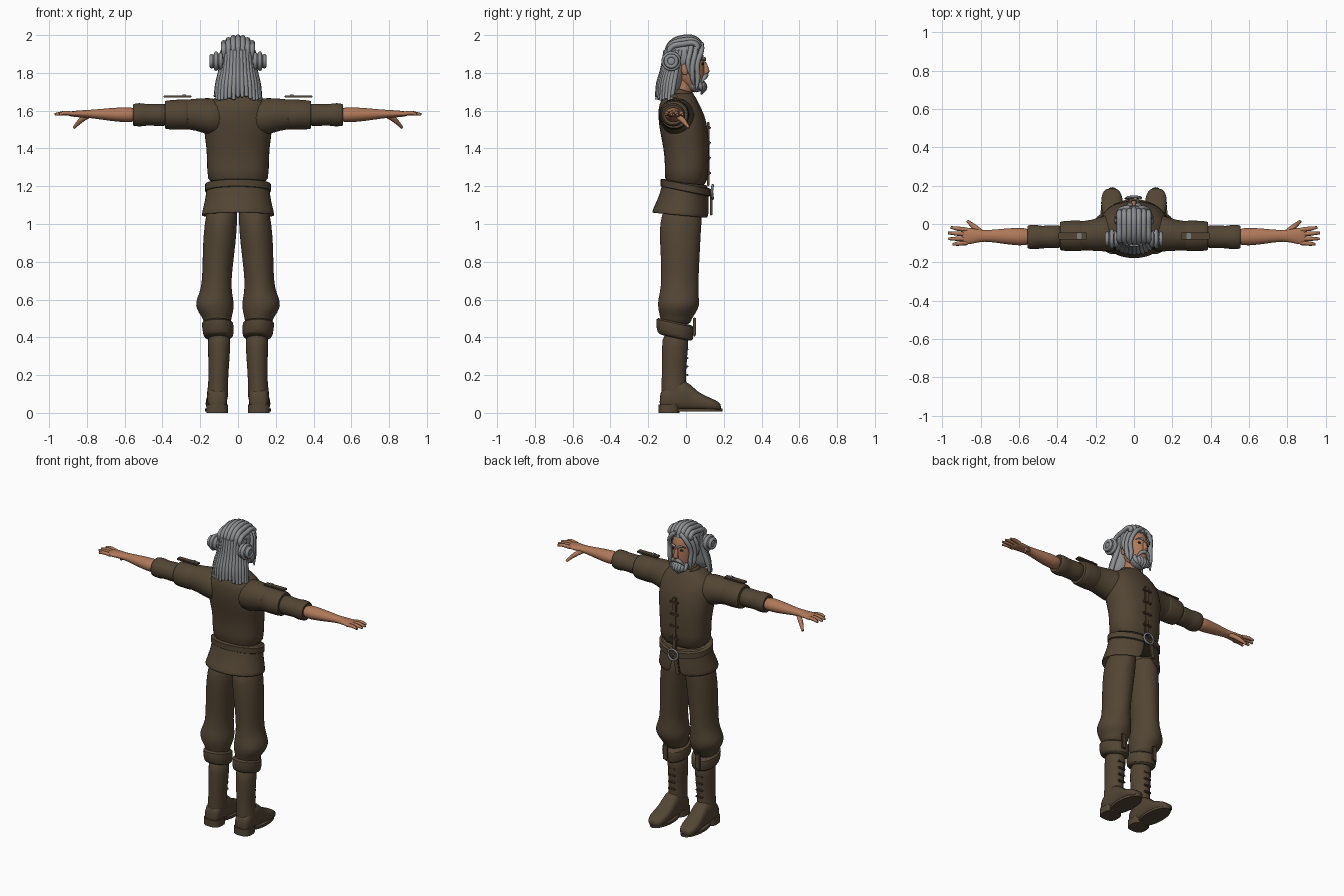
import bpy, bmesh, math, random
from mathutils import Vector, Matrix

random.seed(4)
default = bpy.data.objects.get("Cube")
if default:
    bpy.data.objects.remove(default, do_unlink=True)


def material(name, *rgb):
    mat = bpy.data.materials.new(name)
    mat.use_nodes = True
    mat.diffuse_color = (*rgb, 1)
    mat.node_tree.nodes["Principled BSDF"].inputs["Base Color"].default_value = (*rgb, 1)
    return mat


CLOTH = material("brown cloth", .085, .06, .034)
SKIN = material("tan skin", .43, .19, .1)
HAIR = material("grey hair", .26, .27, .28)
METAL = material("dull metal", .2, .21, .22)
DARK = material("dark eyes", .02, .015, .01)


def finish(obj, mat, mirror=False, subdivide=0, thickness=0):
    """Give an object its colour, modifiers and smooth shading."""
    obj.data.materials.clear()
    obj.data.materials.append(mat)
    if thickness:
        obj.modifiers.new("Thickness", "SOLIDIFY").thickness = thickness
    if subdivide:
        obj.modifiers.new("Smooth", "SUBSURF").levels = subdivide
        obj.modifiers["Smooth"].render_levels = subdivide
    if mirror:
        obj.modifiers.new("Mirror", "MIRROR")
    bpy.ops.object.select_all(action="DESELECT")
    obj.select_set(True)
    bpy.context.view_layer.objects.active = obj
    bpy.ops.object.shade_smooth_by_angle(angle=math.radians(50))
    return obj


def from_bmesh(name, bm, mat, **options):
    bmesh.ops.recalc_face_normals(bm, faces=bm.faces[:])
    mesh = bpy.data.meshes.new(name)
    bm.to_mesh(mesh)
    bm.free()
    obj = bpy.data.objects.new(name, mesh)
    bpy.context.collection.objects.link(obj)
    return finish(obj, mat, **options)


def loft(name, rings, mat, axis="z", sides=20, slope=0, gap=0, square=1, folds=0, caps=True, **options):
    """Skin elliptical rings (position, centre a, centre b, radius a, radius b)."""
    bm = bmesh.new()
    rows = []
    for i, (pos, ca, cb, ra, rb) in enumerate(rings):
        opening = gap * i / max(1, len(rings) - 1)
        row = []
        for k in range(sides + bool(gap)):
            turn = k / sides
            ang = math.pi / 2 + opening + turn * (math.tau - 2 * opening)
            c, s = math.cos(ang), math.sin(ang)
            swell = 1 + folds * math.sin(5 * ang + i * 2)
            a = ca + ra * swell * math.copysign(abs(c) ** square, c)
            b = cb + rb * swell * math.copysign(abs(s) ** square, s)
            h = pos + slope * s * rb
            row.append(bm.verts.new({"z": (a, b, h), "x": (h, a, b), "y": (a, h, b)}[axis]))
        rows.append(row)
    for low, high in zip(rows, rows[1:]):
        for k in range(sides):
            n = (k + 1) % len(low)
            bm.faces.new((low[k], low[n], high[n], high[k]))
    if caps and not gap:
        bm.faces.new(rows[0])
        bm.faces.new(rows[-1])
    return from_bmesh(name, bm, mat, **options)


def blob(name, centre, radii, mat, ridges=0, keep=None, **options):
    """Ellipsoid, with optional hair ridges and a rule for kept vertices."""
    bm = bmesh.new()
    bmesh.ops.create_uvsphere(bm, u_segments=40 if ridges else 20, v_segments=20, radius=1)
    for v in bm.verts:
        grow = 1 + ridges * math.sin(v.co.x * 22) * math.cos(v.co.y * 3)
        v.co = Vector(r * c * grow for r, c in zip(radii, v.co)) + Vector(centre)
    if keep:
        bmesh.ops.delete(bm, geom=[v for v in bm.verts if not keep(v.co)], context="VERTS")
    return from_bmesh(name, bm, mat, **options)


def box(name, centre, size, mat, turn=None, **options):
    bm = bmesh.new()
    bmesh.ops.create_cube(bm, size=1, matrix=Matrix.Diagonal((*size, 1)))
    bmesh.ops.bevel(bm, geom=bm.edges[:], offset=min(size) * .25, segments=2, affect="EDGES")
    if turn:
        bmesh.ops.rotate(bm, verts=bm.verts[:], matrix=Matrix.Rotation(*turn))
    bmesh.ops.translate(bm, verts=bm.verts[:], vec=centre)
    return from_bmesh(name, bm, mat, **options)


def strands(name, paths, radius, mat, tip=.35, closed=False, **options):
    """Tapered round strands along smooth paths, joined in one mesh."""
    curve = bpy.data.curves.new(name, "CURVE")
    curve.dimensions = "3D"
    curve.bevel_depth, curve.bevel_resolution, curve.resolution_u = radius, 2, 5
    curve.use_fill_caps = True
    for path in paths:
        spline = curve.splines.new("BEZIER")
        spline.bezier_points.add(len(path) - 1)
        spline.use_cyclic_u = closed
        for i, (point, co) in enumerate(zip(spline.bezier_points, path)):
            point.co = co
            point.handle_left_type = point.handle_right_type = "AUTO"
            point.radius = tip if i == len(path) - 1 and not closed else 1
    obj = bpy.data.objects.new(name, curve)
    bpy.context.collection.objects.link(obj)
    bpy.ops.object.select_all(action="DESELECT")
    obj.select_set(True)
    bpy.context.view_layer.objects.active = obj
    bpy.ops.object.convert(target="MESH")
    return finish(bpy.context.object, mat, **options)


# Tunic: body, split skirt, belt
loft("tunic_body", [(1.18, 0, 0, .165, .12), (1.3, 0, .005, .165, .115), (1.4, 0, .003, .167, .122),
     (1.5, 0, -.012, .185, .13), (1.58, 0, -.025, .18, .125), (1.64, 0, -.038, .17, .105),
     (1.675, 0, -.035, .11, .085), (1.7, 0, -.03, .07, .065)], CLOTH, subdivide=1, square=.85)
loft("tunic_skirt", [(1.22, 0, -.003, .167, .122), (1.15, 0, -.008, .172, .13), (1.09, 0, -.02, .185, .145),
     (1.045, 0, -.03, .198, .155)], CLOTH, slope=-.1, gap=.22, thickness=.01, subdivide=1)
loft("belt", [(h, 0, -.002, r, r - .043) for h, r in ((1.17, .166), (1.175, .175), (1.21, .175), (1.215, .166))],
     CLOTH, slope=-.2, sides=32)
box("belt_tail", (-.025, .133, 1.11), (.03, .012, .13), CLOTH, turn=(.15, 3, "Y"))
strands("belt_buckle", [[(.035, .137, 1.17), (0, .142, 1.205), (-.035, .137, 1.17), (0, .142, 1.135)]],
        .007, METAL, closed=True)
box("buckle_pin", (0, .142, 1.17), (.06, .008, .008), METAL)

# Front closure and collar
box("front_placket", (0, .118, 1.37), (.03, .014, .34), CLOTH)
for h in (1.27, 1.35, 1.43, 1.51):
    box("front_toggle", (0, .124, h), (.06, .016, .016), CLOTH)
loft("collar", [(1.65, 0, -.03, .085, .08), (1.7, 0, -.025, .075, .07), (1.715, 0, -.025, .066, .06)],
     CLOTH, slope=-.25, thickness=.008, caps=False, subdivide=1)

# Sleeves with rolled edges, shoulder straps
loft("upper_sleeves", [(.06, -.04, 1.56, .105, .1), (.16, -.05, 1.57, .095, .1), (.22, -.06, 1.58, .08, .085),
     (.3, -.062, 1.58, .075, .076), (.355, -.062, 1.578, .073, .073)], CLOTH, axis="x", subdivide=1, mirror=True)
loft("sleeve_flaps", [(.25, -.062, 1.58, .074, .076), (.27, -.062, 1.58, .082, .083), (.37, -.062, 1.578, .08, .079),
     (.39, -.062, 1.578, .074, .074), (.385, -.062, 1.578, .06, .06)], CLOTH, axis="x", subdivide=1,
     folds=.012, mirror=True)
loft("lower_sleeves", [(.36, -.065, 1.578, .062, .062), (.42, -.067, 1.578, .061, .06), (.49, -.068, 1.578, .058, .056),
     (.5, -.068, 1.578, .065, .063), (.55, -.068, 1.578, .064, .062), (.56, -.068, 1.578, .055, .053),
     (.55, -.068, 1.578, .045, .042)], CLOTH, axis="x", subdivide=1, folds=.015, mirror=True)
box("shoulder_straps", (.32, -.063, 1.675), (.15, .036, .012), CLOTH, mirror=True)
box("strap_buckles", (.285, -.063, 1.682), (.022, .03, .008), METAL, mirror=True)

# Forearms and hands
loft("forearms_and_palms", [(.53, -.067, 1.578, .044, .04), (.6, -.066, 1.578, .048, .041), (.68, -.064, 1.58, .04, .034),
     (.76, -.062, 1.582, .03, .024), (.8, -.062, 1.583, .031, .021), (.85, -.062, 1.583, .043, .018),
     (.885, -.065, 1.583, .044, .014), (.9, -.066, 1.583, .038, .009)], SKIN, axis="x", subdivide=1, mirror=True)
fingers = []
for base, end, reach in ((-.03, -.018, .955), (-.053, -.047, .97), (-.077, -.077, .968), (-.099, -.106, .945)):
    fingers.append([(.87, base, 1.583), (.92, (base + end) / 2, 1.587), (reach, end, 1.58)])
strands("fingers", fingers, .0115, SKIN, tip=.6, mirror=True)
strands("thumbs", [[(.79, -.05, 1.575), (.83, -.018, 1.55), (.868, .015, 1.51)]], .015, SKIN, tip=.5, mirror=True)

# Trousers with gathered knees and turned cuffs
loft("trouser_legs", [(1.12, .08, -.01, .08, .105), (1, .09, -.03, .087, .112), (.9, .1, -.03, .088, .108),
     (.75, .11, -.032, .079, .1), (.66, .114, -.034, .08, .1), (.61, .122, -.038, .096, .108),
     (.57, .124, -.04, .104, .112), (.53, .117, -.045, .092, .1), (.5, .11, -.052, .075, .082),
     (.46, .11, -.055, .072, .08)], CLOTH, subdivide=1, folds=.018, mirror=True)
loft("trouser_cuffs", [(.485, .108, -.058, .07, .085), (.48, .108, -.058, .086, .102), (.44, .106, -.058, .084, .1),
     (.405, .104, -.058, .08, .096), (.395, .104, -.058, .066, .08)], CLOTH, slope=-.22, subdivide=1,
     folds=.02, mirror=True)
box("cuff_straps", (.12, .045, .455), (.03, .014, .1), CLOTH, mirror=True)

# Boots
loft("boot_shafts", [(.43, .1, -.055, .062, .07), (.35, .1, -.058, .06, .07), (.25, .102, -.063, .055, .066),
     (.18, .104, -.065, .052, .064), (.12, .107, -.062, .056, .07), (.05, .109, -.06, .058, .075)],
     CLOTH, subdivide=1, mirror=True)
loft("boot_feet", [(y, x, h / 2 + .012, w, h / 2) for y, x, w, h in (
     (-.14, .11, .035, .09), (-.12, .11, .054, .12), (-.03, .11, .055, .17), (.02, .11, .054, .145),
     (.06, .112, .055, .1), (.11, .115, .059, .075), (.16, .116, .052, .055), (.187, .116, .03, .034))],
     CLOTH, axis="y", square=.75, subdivide=1, mirror=True)
loft("boot_soles", [(h, .113, .06, .061, .132) for h in (.008, .024)], CLOTH, sides=28, mirror=True)
loft("boot_heels", [(h, .11, -.09, .058, .056) for h in (0, .045)], CLOTH, square=.7, mirror=True)
for h in (.2, .245, .29, .335):
    box("boot_ties", (.102, .006, h), (.05, .014, .012), CLOTH, mirror=True)

# Neck, head and face
loft("neck", [(1.63, 0, -.03, .055, .055), (1.78, 0, -.01, .05, .055)], SKIN)
loft("head", [(1.705, 0, .055, .025, .03), (1.73, 0, .035, .052, .058), (1.78, 0, .012, .068, .086),
     (1.84, 0, .005, .075, .095), (1.9, 0, 0, .076, .096), (1.95, 0, -.005, .06, .075),
     (1.975, 0, -.01, .03, .04)], SKIN, subdivide=1)
loft("nose", [(1.865, 0, .095, .009, .01), (1.825, 0, .105, .012, .016), (1.802, 0, .11, .018, .018),
     (1.792, 0, .1, .012, .012)], SKIN, subdivide=1, sides=12)
blob("ears", (.077, -.005, 1.82), (.01, .02, .032), SKIN, mirror=True)
blob("eyes", (.03, .088, 1.848), (.013, .007, .006), DARK, mirror=True)
strands("eyebrows", [[(.01, .1, 1.868), (.03, .098, 1.877), (.055, .08, 1.868)]], .007, HAIR, mirror=True)

# Moustache and beard
strands("moustache", [[(0, .108, 1.788), (.025, .1, 1.778), (.045, .083, 1.75)]], .012, HAIR, mirror=True)
blob("beard_base", (0, .05, 1.74), (.056, .05, .042), HAIR, ridges=.03)
beard = [[(x, .075 - x * x * 6, 1.76), (x, .1 - x * x * 10, 1.725), (x * .6, .08, 1.685 + abs(x) * .4)]
         for x in (-.048, -.032, -.016, 0, .016, .032, .048)]
strands("beard_locks", beard, .013, HAIR)

# Hair: cap, top locks, back curtain, buns and loose front locks
blob("hair_cap", (0, -.01, 1.89), (.089, .102, .1), HAIR, ridges=.02, keep=lambda p: p.y < .02 or p.z > 1.92)
top_locks = [[(x, .08 - x * x * 5, 1.925), (x, .06, 1.972 - x * x * 5), (x, -.02, 1.986 - x * x * 6),
              (x, -.085, 1.95 - x * x * 4), (x, -.11 + x * x * 5, 1.88)]
             for x in (-.075, -.05, -.025, 0, .025, .05, .075)]
strands("top_locks", top_locks, .015, HAIR, tip=.6)
loft("hair_curtain", [(1.92, 0, -.045, .082, .065), (1.82, 0, -.065, .094, .065), (1.74, 0, -.085, .107, .07),
     (1.67, 0, -.1, .112, .058)], HAIR, subdivide=1)
back_locks = []
for i in range(17):
    ang = math.pi * (i / 16)
    c, s = math.cos(ang), math.sin(ang)
    drop = random.uniform(-.012, .012)
    back_locks.append([(.078 * c, -.03 - .075 * s, 1.92), (.09 * c, -.05 - .073 * s, 1.82),
                       (.108 * c, -.065 - .08 * s, 1.74), (.12 * c, -.075 - .08 * s, 1.665 + drop)])
strands("back_locks", back_locks, .014, HAIR, tip=.7)
blob("hair_buns", (.11, -.078, 1.862), (.038, .045, .042), HAIR, ridges=.03, mirror=True)
coils = []
for shift, r in ((-.02, .036), (.004, .041), (.028, .028)):
    coils.append([(.112 + shift, -.078 + r * math.cos(k * math.tau / 8), 1.862 + r * math.sin(k * math.tau / 8))
                  for k in range(8)])
strands("bun_coils", coils, .011, HAIR, closed=True, mirror=True)
strands("front_locks", [
    [(.015, .08, 1.955), (.055, .082, 1.92), (.078, .06, 1.85), (.074, .062, 1.77), (.08, .055, 1.71)],
    [(.03, .06, 1.965), (.075, .05, 1.91), (.088, .035, 1.84), (.082, .035, 1.77), (.072, .045, 1.73)],
    [(.05, .03, 1.96), (.085, .02, 1.9), (.09, .01, 1.85), (.088, .02, 1.79)]], .014, HAIR, tip=.3, mirror=True)
